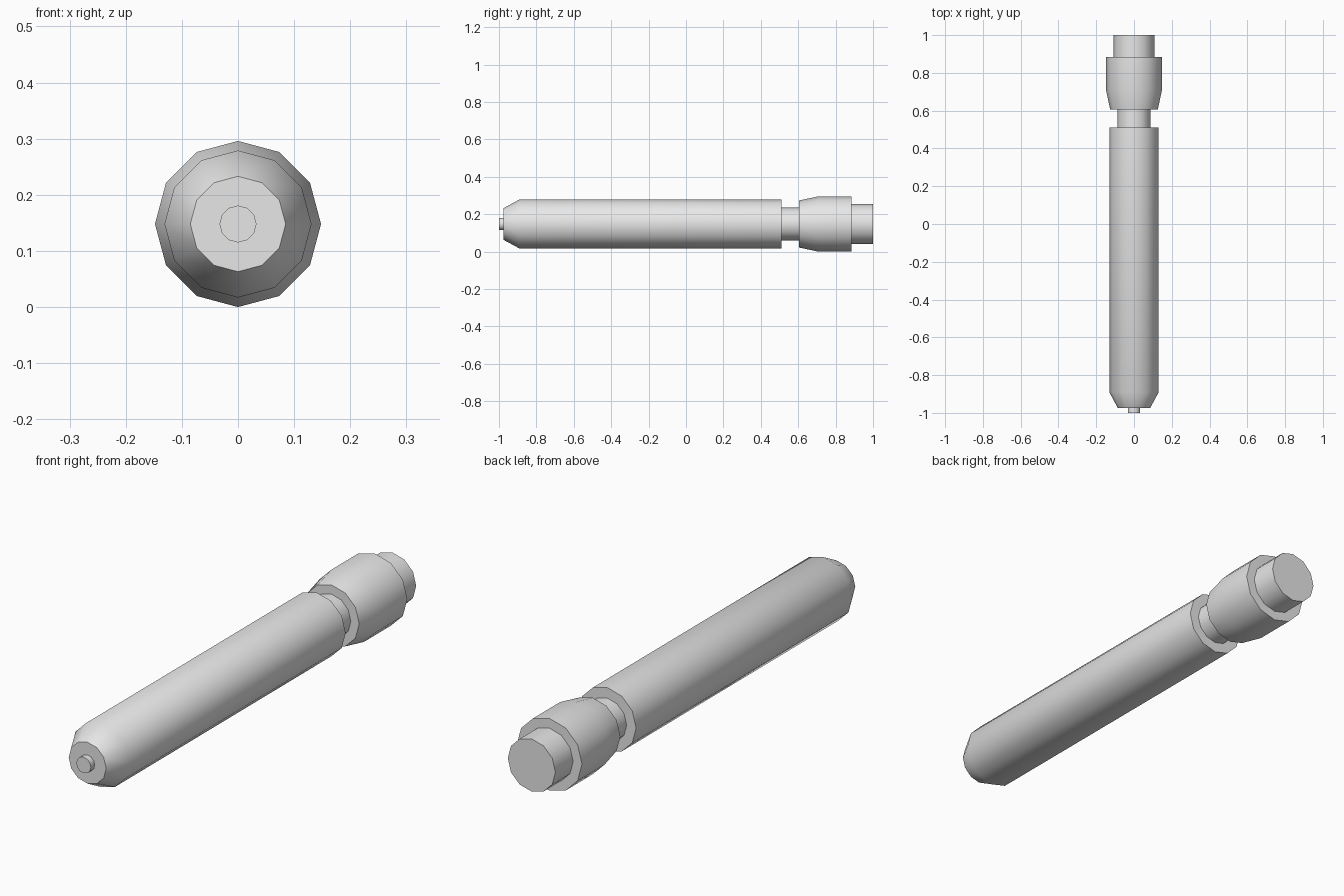
import bpy
import bmesh
from math import sin, cos, pi, radians

cube = bpy.data.objects.get("Cube")
if cube:
    bpy.data.objects.remove(cube, do_unlink=True)

SIDES = 12
AXIS_Z = 0.148

grey = bpy.data.materials.new("light_grey")
grey.use_nodes = True
colour = (0.8, 0.8, 0.8, 1)
grey.diffuse_color = colour
grey.node_tree.nodes["Principled BSDF"].inputs["Base Color"].default_value = colour


def turned_part(name, profile, cap_front=False, cap_back=False):
    """Revolve (y, radius) points around the long axis."""
    bm = bmesh.new()
    rings = []
    for y, r in profile:
        ring = []
        for i in range(SIDES):
            a = 2 * pi * i / SIDES
            ring.append(bm.verts.new((r * sin(a), y, AXIS_Z + r * cos(a))))
        rings.append(ring)
    for a, b in zip(rings, rings[1:]):
        for i in range(SIDES):
            j = (i + 1) % SIDES
            bm.faces.new((a[i], b[i], b[j], a[j]))
    if cap_front:
        bm.faces.new(rings[0])
    if cap_back:
        bm.faces.new(rings[-1][::-1])
    mesh = bpy.data.meshes.new(name)
    bm.to_mesh(mesh)
    bm.free()
    mesh.materials.append(grey)
    obj = bpy.data.objects.new(name, mesh)
    bpy.context.collection.objects.link(obj)
    bpy.ops.object.select_all(action="DESELECT")
    obj.select_set(True)
    bpy.context.view_layer.objects.active = obj
    bpy.ops.object.shade_smooth_by_angle(angle=radians(35))
    return obj


# Small pin at the front tip
turned_part("tip_pin", [(-1, 0.033), (-0.975, 0.033)], cap_front=True)

# Long barrel with a tapered nose and flat shoulders
turned_part("barrel", [(-0.975, 0.033), (-0.975, 0.085), (-0.89, 0.131),
                       (0.51, 0.131), (0.51, 0.088)])

# Narrow neck between barrel and collar
turned_part("neck", [(0.51, 0.088), (0.605, 0.088)])

# Flared collar
turned_part("collar", [(0.605, 0.088), (0.605, 0.126), (0.71, 0.148),
                       (0.885, 0.148), (0.885, 0.108)])

# Plug closing the back end
turned_part("end_plug", [(0.885, 0.108), (1, 0.108)], cap_back=True)
